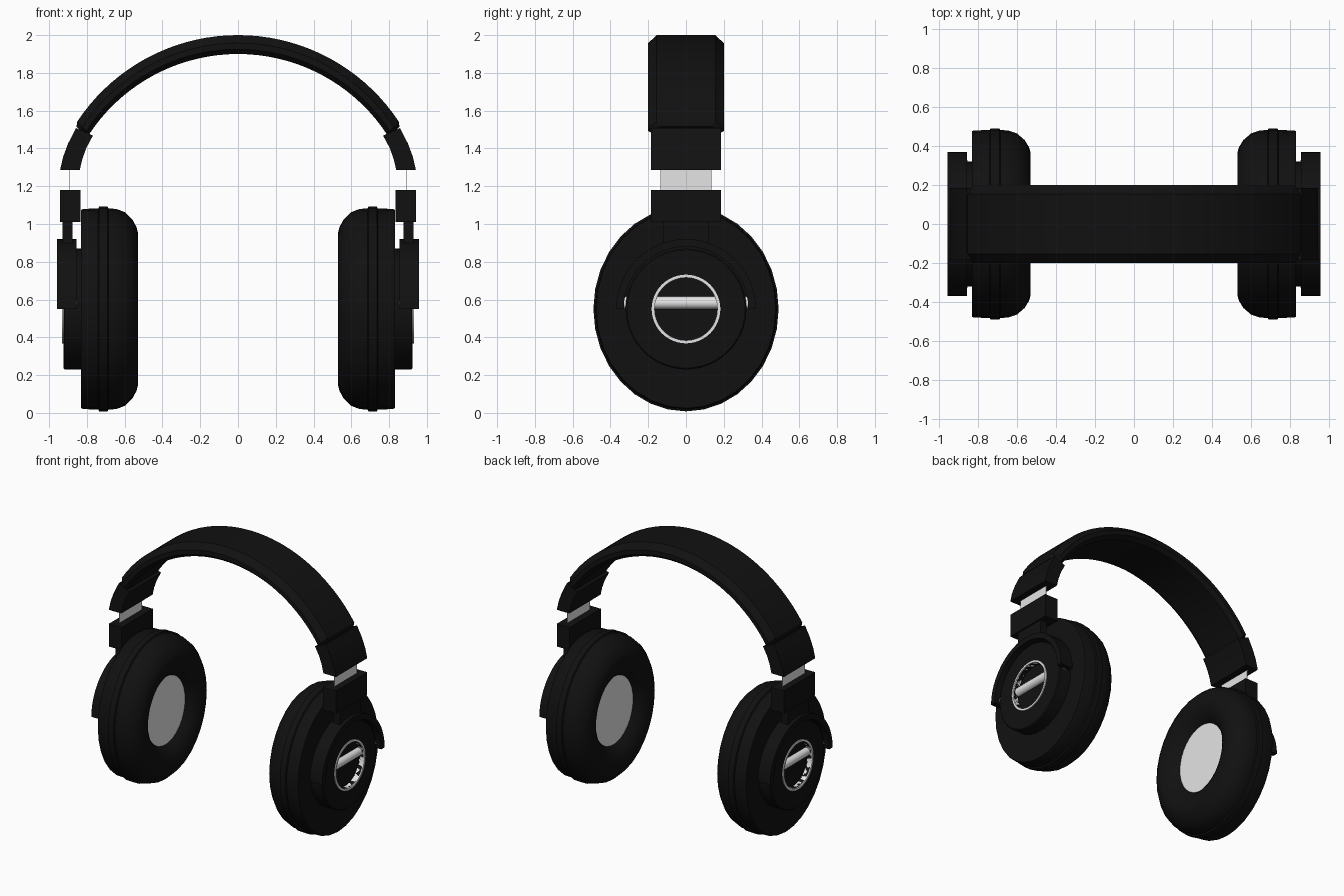
import bpy, bmesh, math
from math import sin, cos, pi, radians

if "Cube" in bpy.data.objects:
    bpy.data.objects.remove(bpy.data.objects["Cube"])


def material(name, v):
    m = bpy.data.materials.new(name)
    m.diffuse_color = (v, v, v, 1)
    m.use_nodes = True
    m.node_tree.nodes["Principled BSDF"].inputs["Base Color"].default_value = m.diffuse_color
    return m


BLACK = material("matte black", 0.0055)
SILVER = material("silver", 0.78)
CZ = 0.55  # height of the ear cup axis


def loft(name, rings, mat, mirror=True, loop=False, angle=35):
    """Skin a series of closed rings; cap the ends unless the series loops."""
    bm = bmesh.new()
    vs = [[bm.verts.new(p) for p in ring] for ring in rings]
    n = len(rings[0])
    pairs = list(zip(vs, vs[1:])) + ([(vs[-1], vs[0])] if loop else [])
    for a, b in pairs:
        for i in range(n):
            j = (i + 1) % n
            bm.faces.new((a[i], a[j], b[j], b[i]))
    if not loop:
        bm.faces.new(vs[0])
        bm.faces.new(vs[-1])
    bmesh.ops.recalc_face_normals(bm, faces=bm.faces)
    me = bpy.data.meshes.new(name)
    bm.to_mesh(me)
    bm.free()
    me.materials.append(mat)
    ob = bpy.data.objects.new(name, me)
    bpy.context.collection.objects.link(ob)
    bpy.ops.object.select_all(action='DESELECT')
    ob.select_set(True)
    bpy.context.view_layer.objects.active = ob
    bpy.ops.object.shade_smooth_by_angle(angle=radians(angle))
    if mirror:
        ob.modifiers.new("other_side", 'MIRROR')
    return ob


def lathe(name, profile, mat, segs=32, squash=1.0, loop=False):
    """Turn (x, radius) points around the ear cup axis."""
    rings = [[(x, r * squash * sin(2 * pi * i / segs), CZ + r * cos(2 * pi * i / segs))
              for i in range(segs)] for x, r in profile]
    return loft(name, rings, mat, loop=loop)


def box(name, x, y, z, mat):
    """Box from x range, y half width and z range."""
    rings = [[(x[0], -y, h), (x[1], -y, h), (x[1], y, h), (x[0], y, h)] for h in z]
    return loft(name, rings, mat)


# Ear cup with seam bead, rounded cushion and bowl
lathe("ear_cup", [
    (0.83, 0.525), (0.82, 0.53), (0.74, 0.532), (0.735, 0.542), (0.69, 0.542),
    (0.685, 0.532), (0.645, 0.53), (0.60, 0.513), (0.56, 0.475), (0.538, 0.435),
    (0.53, 0.405), (0.532, 0.365), (0.545, 0.32), (0.57, 0.28), (0.605, 0.25)],
    BLACK, squash=0.905)
lathe("speaker_pad", [(0.606, 0.254), (0.60, 0.254)], SILVER, squash=0.905)

# Outer hub with recessed centre, trim ring and cross bar
lathe("hub", [(0.82, 0.32), (0.918, 0.32), (0.925, 0.313),
              (0.925, 0.166), (0.885, 0.166)], BLACK, 48)
lathe("trim_ring", [(0.89, 0.166), (0.932, 0.166), (0.932, 0.182), (0.89, 0.182)],
      SILVER, 48, loop=True)
loft("cross_bar", [[(0.885 + 0.033 * cos(2 * pi * i / 20), y,
                     0.583 + 0.033 * sin(2 * pi * i / 20)) for i in range(20)]
                   for y in (-0.327, 0.327)], SILVER)

# Half-ring yoke over the hub
arch = []
for i in range(25):
    a = pi * i / 24
    arch.append([(x, r * cos(a), CZ + r * sin(a))
                 for x, r in ((0.855, 0.33), (0.957, 0.33), (0.957, 0.37), (0.855, 0.37))])
loft("yoke", arch, BLACK)

# Neck, hinge block and metal slider
box("neck", (0.875, 0.93), 0.12, (0.90, 1.03), BLACK)
box("hinge_block", (0.835, 0.942), 0.185, (1.01, 1.18), BLACK)
box("slider", (0.889, 0.893), 0.135, (1.15, 1.32), SILVER)

# Curved sleeve: outer and inner edge points from bottom to top
sleeve = [((0.942, 1.285), (0.838, 1.285)), ((0.926, 1.355), (0.824, 1.345)),
          ((0.900, 1.425), (0.802, 1.405)), ((0.858, 1.508), (0.768, 1.468))]
loft("sleeve", [[(o[0], -0.185, o[1]), (o[0], 0.185, o[1]),
                 (i[0], 0.185, i[1]), (i[0], -0.185, i[1])] for o, i in sleeve], BLACK)

# Headband: chamfered section swept between an outer and an inner arc
SECTION = [(-0.155, 0), (0.155, 0), (0.2, 0.42), (0.2, 0.75),
           (0.17, 1), (-0.17, 1), (-0.2, 0.75), (-0.2, 0.42)]


def band_ring(deg, shrink=1.0):
    a = radians(deg)
    ox, oz = 1.02 * sin(a), 0.98 + 1.02 * cos(a)
    ix, iz = 0.943 * sin(a), 0.957 + 0.943 * cos(a)
    ring = []
    for y, f in SECTION:
        f = 0.5 + (f - 0.5) * shrink
        ring.append((ox + (ix - ox) * f, y * (0.5 + 0.5 * shrink), oz + (iz - oz) * f))
    return ring


END = 56.6
rings = [band_ring(-END - 1.2, 0.75)]
rings += [band_ring(-END + 2 * END * i / 36) for i in range(37)]
rings += [band_ring(END + 1.2, 0.75)]
loft("headband", rings, BLACK, mirror=False, angle=25)
